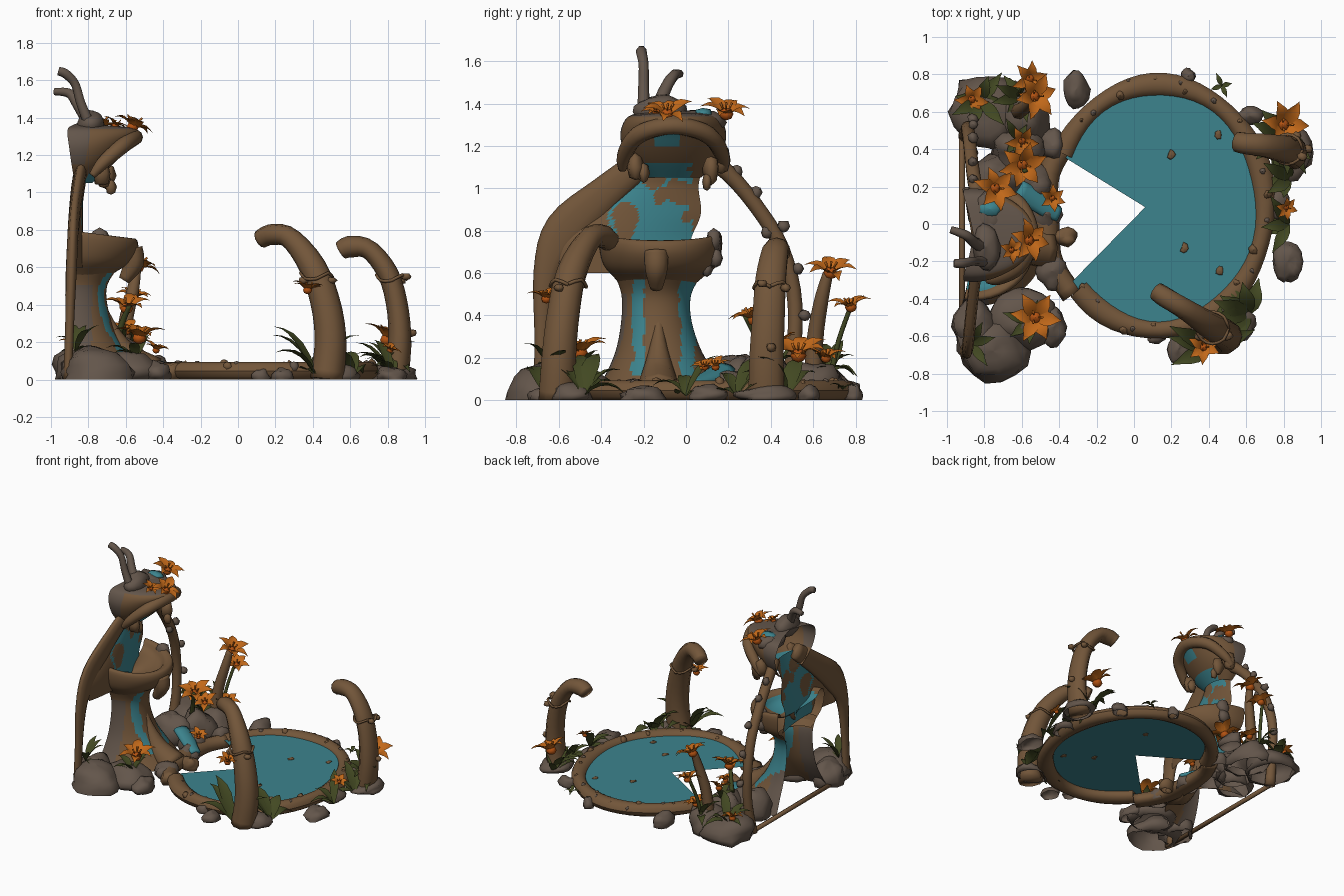
import bpy, math, random
from mathutils import Vector, noise
random.seed(4)
V, pi = Vector, math.pi

def material(name, c):
    m = bpy.data.materials.new(name)
    m.diffuse_color = (*c, 1)
    return m
WOOD = material("brown wood", (0.17, 0.093, 0.042))
ROCK = material("grey brown rock", (0.125, 0.092, 0.07))
WATER = material("teal water", (0.045, 0.23, 0.27))
PETAL = material("orange petal", (0.54, 0.14, 0.01))
HEART = material("deep orange centre", (0.45, 0.085, 0.006))
LEAF = material("olive leaf", (0.055, 0.066, 0.016))

def mesh(name, verts, faces, mats, rule=None, smooth=True):
    me = bpy.data.meshes.new(name)
    me.from_pydata([(v[0], v[1], max(0, v[2])) for v in verts], [], faces)
    for m in mats:
        me.materials.append(m)
    for p in me.polygons:
        p.use_smooth = smooth
        if rule:
            p.material_index = rule(p.center, p.normal)
    ob = bpy.data.objects.new(name, me)
    bpy.context.collection.objects.link(ob)
    return ob

def spline(pts, t):
    """Catmull-Rom through pts, t in 0..1 (points may have any length)"""
    n = len(pts) - 1
    i = min(int(t * n), n - 1)
    u = t * n - i
    p = [pts[max(0, min(n, i + k))] for k in (-1, 0, 1, 2)]
    return [0.5 * (2*b + (c-a)*u + (2*a-5*b+4*c-d)*u*u + (3*b-a-3*c+d)*u**3) for a, b, c, d in zip(*p)]

def tube(name, pts, mat, ref=(0, 1, 0), steps=20, sides=10):
    """pts: x, y, z, radius, radius along ref"""
    pts = [p if len(p) == 5 else (*p, p[3]) for p in pts]
    s = [spline(pts, i / steps) for i in range(steps + 1)]
    verts, faces = [], []
    for i, p in enumerate(s):
        t = (V(s[min(i+1, steps)][:3]) - V(s[max(i-1, 0)][:3])).normalized()
        side = t.cross(V(ref)).normalized()
        up = side.cross(t)
        for k in range(sides):
            a = 2 * pi * k / sides
            verts.append(V(p[:3]) + side * math.cos(a) * p[3] + up * math.sin(a) * p[4])
    for i in range(steps):
        for k in range(sides):
            a, b = i * sides + k, i * sides + (k + 1) % sides
            faces.append((a, b, b + sides, a + sides))
    faces += [tuple(range(sides))[::-1], tuple(range(steps * sides, (steps + 1) * sides))]
    return mesh(name, verts, faces, [mat])

def sheet(name, f, nu, nv, mats, rule=None):
    """surface f(u, v), both 0..1"""
    verts = [f(i / nu, j / nv) for i in range(nu + 1) for j in range(nv + 1)]
    w = nv + 1
    faces = [(i*w+j, i*w+j+1, (i+1)*w+j+1, (i+1)*w+j) for i in range(nu) for j in range(nv)]
    return mesh(name, verts, faces, mats, rule)

def blob(name, loc, size, mats, rough=0.25, sub=2):
    nu, nv = (14, 10) if sub > 1 else (7, 4)
    verts, faces = [], []
    for j in range(nv + 1):
        for i in range(nu):
            a, b = 2 * pi * i / nu, pi * j / nv
            d = V((math.sin(b) * math.cos(a), math.sin(b) * math.sin(a), -math.cos(b)))
            d *= 1 + rough * noise.noise(d * 1.4 + V(loc) * 9)
            verts.append(V(loc) + V([x * y for x, y in zip(d, size)]))
    for j in range(nv):
        for i in range(nu):
            a, b = j * nu + i, j * nu + (i + 1) % nu
            f = (a, b, b + nu, a + nu)
            if max(verts[k].z for k in f) > 0:      # open underside on the ground
                faces.append(f)
    return mesh(name, verts, faces, mats)

def blades(name, loc, n, L, w, rise, curl, mat, axis=(0, 0, 1), start=0, arc=2*pi, vary=0.0):
    """ring of curved pointed blades: petals or leaves"""
    q = V(axis).to_track_quat('Z', 'Y')
    verts, faces = [], []
    for k in range(n):
        a = start + arc * (k + 0.5 + random.uniform(-vary, vary)) / n
        l = L * (1 - vary * random.random())
        r_, o = rise * (1 + 1.4 * vary * random.uniform(-1, 1)), len(verts)
        d, s = V((math.cos(a), math.sin(a), 0)), V((-math.sin(a), math.cos(a), 0))
        for i in range(6):
            t = i / 5
            c = d * l * t + V((0, 0, l * (r_ * t - curl * t * t)))
            h = w * (0.18 + math.sin(pi * t ** 0.8)) * (1 - 0.9 * t ** 4) * 0.5
            for e in (-1, 0, 1):
                verts.append(V(loc) + q @ (c + s * h * e + V((0, 0, abs(e) * h * 0.35))))
            if i:
                b = o + 3 * i
                faces += [(b-3, b-2, b+1, b), (b-2, b-1, b+2, b+1)]
    return mesh(name, verts, faces, [mat])

def flower(loc, L, axis):
    blades("flower_petals", loc, 6, L, L * 0.46, 1.1, 0.75, PETAL, axis, random.random(), vary=0.12)
    ax = V(axis).normalized()
    blob("flower_centre", V(loc) + ax * L * 0.08, (L*.26, L*.26, L*.22), [HEART], 0, sub=1)
    for k in range(3):
        d = ax + V((math.cos(k*2.1), math.sin(k*2.1), 0)) * 0.45
        a, b = V(loc), V(loc) + d * L * 0.5
        tube("stamen", [(*a, L*.025), (*((a+b)/2), L*.025), (*b, L*.05)], PETAL, (1, .3, 0), 3, 4)

# Pool: open rim, rough bank on the fall side, and water fan with its wedge
CX, CY = 0.13, 0.09
def rim(u, v):
    a, b = math.radians(-138 + 292 * u), 2 * pi * v
    k = 0.056 * math.cos(b) * (1 + 0.15 * math.sin(5 * a))
    return (CX + (0.57 + k) * math.cos(a), CY + (0.655 + k) * math.sin(a), max(0, 0.045 + 0.05 * math.sin(b)))
sheet("pool_rim", rim, 48, 10, [WOOD])
tube("pool_bank", [(-.39, .40, .03, .06), (-.46, .25, .03, .06), (-.47, .02, .03, .07), (-.44, -.2, .03, .06), (-.33, -.38, .03, .06)],
     WOOD, (0, 0, 1), 14, 8)
edge = [math.radians(-142 + 296 * i / 48) for i in range(49)]
rx = lambda a: .57 + .07 * max(0, -math.cos(a)) ** 4
mesh("pool_water", [(0.06, 0.09, 0.065)] + [(CX + rx(a) * math.cos(a), CY + (rx(a) + .065) * math.sin(a), 0.065) for a in edge],
     [(0, i, i + 1) for i in range(1, 49)], [WATER], smooth=False)
for k in range(26):
    a = math.radians(-135 + 285 * k / 25 + random.uniform(-5, 5))
    e, r = random.uniform(-.03, .05), random.uniform(.012, .03)
    blob("rim_pebble", (CX + (.57+e) * math.cos(a), CY + (.655+e) * math.sin(a), .09 - abs(e)*.6), (r, r, r),
         [ROCK if k % 2 else WOOD], 0.4, sub=1)
for x, y in [(.2, .37), (.46, -.25), (.27, -.13), (.45, .48)]:
    blob("floating_stone", (x, y, .066), (.022, .028, .005), [WOOD], .5, sub=1)

# Curled horns beside the pool
tube("horn_front", [(.475, -.61, 0, .09), (.495, -.60, .2, .085), (.47, -.58, .4, .08), (.40, -.54, .6, .072),
     (.28, -.46, .755, .057), (.18, -.40, .775, .056), (.12, -.36, .75, .05)], WOOD)
tube("horn_back", [(.84, .38, 0, .07, .09), (.865, .38, .2, .062, .085), (.85, .39, .4, .058, .08), (.80, .40, .57, .056, .075),
     (.70, .42, .695, .052, .065), (.60, .43, .71, .058, .06), (.55, .44, .69, .05, .055)], WOOD)
for x, y, z, r in [(.42, -.555, .55, .085), (.82, .40, .54, .08)]:
    tube("horn_vine", [(x + r*math.cos(a*pi/4), y + r*math.sin(a*pi/4), z + .02*math.sin(a*2), .009) for a in range(9)],
         WOOD, (0, 0, 1), 16, 5)
for x, y, z in [(.35, -.6, .53), (.5, -.6, .53), (.9, .36, .55), (.87, .47, .53), (.93, .4, .25)]:
    blob("horn_knot", (x, y, z), (.03, .025, .02), [WOOD], .4, sub=1)

# Back frame: two arched legs and a ground bar
tube("left_leg", [(-.83, -.16, 1.16, .06, .03), (-.86, -.38, .98, .08, .03), (-.88, -.57, .80, .10, .03), (-.89, -.66, .6, .06, .03),
     (-.90, -.68, .3, .035, .025), (-.91, -.68, 0, .04, .025)], WOOD, (1, 0, 0))
tube("right_leg", [(-.82, .07, 1.17, .045, .035), (-.85, .21, 1.06, .038), (-.87, .35, .89, .036), (-.88, .45, .72, .036),
     (-.89, .51, .5, .035), (-.89, .51, .25, .035), (-.9, .47, 0, .04)], WOOD, (1, 0, 0))
for y, z in [(.24, 1.08), (.33, .98), (.38, .79), (.46, .82), (.53, .62), (.56, .4)]:
    blob("leg_knot", (-.86, y, z), (.028, .028, .03), [ROCK], .4, sub=1)
tube("ground_bar", [(-.92, -.68, .02, .018), (-.92, -.1, .02, .018), (-.92, .47, .02, .018)], WOOD, (1, 0, 0), 2, 6)

# Upper fall: sheet with woody margins and islands
def fall(u, v):
    z = 0.60 + 0.56 * u
    l = spline([(-.60,), (-.62,), (-.46,), (-.30,), (-.24,)], u)[0]
    r = spline([(.05,), (.02,), (.07,), (.06,), (.10,)], u)[0]
    x = -.80 - .07 * abs(2*v - 1) ** 2 - .03 * math.sin(pi*v) + .10 * max(0, u - .75)
    return (x, l + (r - l) * v, z)
ISLES = [(-.17, 1.04, .05), (-.28, .86, .05), (-.31, .80, .035), (-.02, .98, .05), (.0, .86, .035), (-.13, .97, .025)]
def fall_paint(c, n):
    w = 0.05 * noise.noise(c * 9)
    isle = any(math.hypot(c.y - y, (c.z - z) * .8) + w < r for y, z, r in ISLES)
    left = -.37 + .40 * max(0, c.z - .82)
    return 1 if left + w < c.y < .02 + w and not isle else 0
sheet("upper_fall", fall, 40, 44, [WOOD, WATER], fall_paint)

def half(rows, lift=0):
    """half-round loft facing +x; rows: z, depth, half width, centre y"""
    def f(u, v):
        z, dx, dy, cy = spline(rows, u)
        a = pi * 1.1 * (v - .5)
        return (-.86 + dx * math.cos(a), cy + dy * math.sin(a), z - lift * u * math.cos(a))
    return f

# Spout head: flaring funnel with hooded lip, drips and twigs
def head_paint(c, n):
    w = .03 * noise.noise(c * 15)
    if 1.19 < c.z < 1.265 and abs(c.y + .08 + w) < .06 or c.z < 1.12 and abs(c.y + .09 + w) < .11:
        return 1
    return 2 if c.z > 1.335 or c.x < -.81 and c.z > 1.15 else 0
sheet("spout_head", half([(1.05, .08, .13, -.06), (1.12, .16, .20, -.06), (1.18, .22, .235, -.06), (1.25, .28, .25, -.06),
      (1.31, .33, .235, -.06), (1.345, .30, .20, -.06), (1.36, .15, .12, -.06), (1.37, 0, .01, -.06)]), 28, 28, [WOOD, WATER, ROCK], head_paint)
tube("spout_lip", [(-.78, -.30, 1.09, .02), (-.72, -.29, 1.16, .035), (-.61, -.22, 1.255, .042), (-.55, -.06, 1.295, .042),
     (-.61, .10, 1.255, .042), (-.72, .17, 1.16, .035), (-.78, .18, 1.09, .02)], WOOD, (0, 0, 1), 28)
for x, y, z, r in [(-.7, .12, 1.09, .05), (-.68, .10, 1.03, .03), (-.73, -.24, 1.10, .05), (-.77, .17, 1.13, .05), (-.72, -.2, 1.07, .035)]:
    blob("spout_drip", (x, y, z), (r, r*.8, r*1.4), [WOOD], .3, sub=1)
blob("spout_cap", (-.79, -.12, 1.36), (.075, .12, .08), [ROCK], .2)
blob("cap_water", (-.77, .08, 1.35), (.07, .05, .03), [WATER], .2, sub=1)
blob("spout_shoulder", (-.78, .05, 1.31), (.09, .13, .06), [ROCK], .2)
tube("twig", [(-.80, -.20, 1.38, .03), (-.84, -.20, 1.48, .026), (-.87, -.20, 1.58, .024), (-.92, -.21, 1.635, .026), (-.96, -.21, 1.65, .024)], ROCK, sides=7)
tube("twig", [(-.80, -.13, 1.38, .035), (-.85, -.10, 1.46, .03), (-.90, -.06, 1.53, .026), (-.98, -.03, 1.54, .02)], ROCK, sides=7)

# Middle basin: half bowl with thick lip and a pocket of water
sheet("middle_basin", half([(.52, .13, .15, -.14), (.58, .20, .21, -.13), (.64, .28, .27, -.12), (.72, .325, .29, -.12),
      (.785, .315, .285, -.12), (.785, .26, .25, -.12), (.73, .20, .20, -.12), (.70, 0, .01, -.12)], .06), 24, 22, [WOOD, WATER],
      lambda c, n: 1 if c.z < .765 and c.z > .66 and (c.x + .86) ** 2 + (c.y + .12) ** 2 < .06 and c.y < -.1 else 0)
tube("basin_spill", [(-.57, -.14, .70, .06), (-.56, -.14, .62, .055), (-.61, -.14, .53, .03)], WOOD, steps=8)
for y, z, r in [(.13, .75, .06), (.14, .67, .05), (.1, .62, .04)]:
    blob("basin_knob", (-.74, y, z), (r, r*.7, r), [ROCK], .3, sub=1)

# Lower column with two streams
def streams(c, n):
    w = .02 * noise.noise(c * 12)
    if c.z > .12 and c.z < .57 and (abs(c.y + .225 + w) < .03 or abs(c.y - .005 + w) < .035):
        return 1
    return 2 if c.x < -.78 and c.z < .5 else 0
sheet("lower_column", half([(.02, .38, .32, -.12), (.12, .29, .26, -.12), (.24, .21, .20, -.13), (.38, .165, .165, -.14),
      (.50, .16, .165, -.14), (.60, .22, .21, -.13)]), 26, 44, [WOOD, WATER, ROCK], streams)
tube("column_ridge", [(-.47, -.13, .02, .11), (-.60, -.13, .12, .08), (-.675, -.13, .26, .04), (-.72, -.13, .38, .02)], WOOD, steps=10)

# Rocks around the base and the pool
for x, y, z, a, b, c in [(-.75, -.68, .04, .19, .17, .13), (-.60, -.50, .04, .18, .17, .11), (-.86, -.55, .04, .12, .14, .13),
        (-.80, .60, .04, .20, .20, .13), (-.60, .58, .04, .14, .17, .13), (-.62, .38, .05, .14, .14, .17), (-.74, .25, .06, .15, .13, .16),
        (-.54, .22, .04, .12, .11, .10), (-.47, .05, .03, .08, .09, .08), (-.44, -.25, .03, .08, .1, .08),
        (-.43, -.55, .03, .07, .10, .07), (-.31, .72, .03, .07, .11, .07), (.29, .79, .02, .04, .04, .06), (.24, -.67, .01, .06, .08, .05),
        (.12, -.60, .01, .05, .04, .05), (.52, -.54, .02, .13, .10, .06), (.82, -.20, .01, .08, .11, .06), (.85, .38, .02, .11, .14, .05),
        (.76, .1, .02, .07, .09, .05), (.62, .58, .02, .07, .05, .05), (-.44, .42, .04, .07, .09, .08)]:
    blob("rock", (x, y, z), (a, b, c), [ROCK], .3)
blob("bank_step", (-.37, -.07, .04), (.07, .05, .055), [WOOD], .3)
tube("side_stream", [(-.62, .18, .15, .03, .06), (-.53, .13, .115, .03, .06), (-.46, .08, .095, .025, .05), (-.40, .05, .075, .02, .04)], WATER, steps=8)

# Flower stems and flowers
tube("thick_stem", [(-.62, .60, .1, .045), (-.60, .61, .3, .04), (-.56, .64, .48, .034), (-.54, .67, .6, .025)], WOOD, steps=10, sides=7)
tube("thin_stem", [(-.62, .68, .1, .015), (-.60, .72, .28, .013), (-.57, .78, .45, .012)], LEAF, steps=8, sides=6)
tube("thin_stem", [(-.65, .36, .2, .02), (-.62, .33, .3, .016), (-.58, .28, .4, .014)], LEAF, steps=8, sides=6)
for x, y, z, L in [(-.54, .68, .59, .135), (-.56, .78, .43, .11), (-.60, .32, .37, .14), (-.75, .19, 1.34, .135), (-.57, -.09, 1.34, .13),
        (-.66, -.14, 1.35, .08), (-.53, -.50, .21, .15), (-.87, .67, .17, .10), (-.55, .66, .19, .10), (-.60, .45, .25, .10),
        (.79, .53, .20, .15), (.81, .09, .15, .07), (.37, -.66, .47, .10), (-.44, .14, .15, .08)]:
    flower((x, y, z), L, (random.uniform(.1, .5), random.uniform(-.4, .1), 1))

# Leaf tufts: x, y, z, count, length, facing angle, spread (degrees)
for x, y, z, n, L, a, s in [(.42, -.66, .02, 8, .26, -70, 200), (.62, -.48, .02, 8, .26, -25, 180), (.81, .48, .02, 8, .26, 50, 210),
        (.83, .0, .02, 5, .19, 0, 150), (.84, .24, .02, 6, .2, -10, 150), (-.82, .66, .12, 8, .2, 120, 320), (-.60, .68, .12, 6, .18, 40, 240),
        (-.87, -.64, .15, 5, .15, 200, 200), (-.55, -.52, .1, 6, .17, -30, 260), (.47, .74, .05, 4, .08, 70, 300),
        (-.62, .45, .18, 4, .14, 0, 300)]:
    blades("leaf_tuft", (x, y, z), n, L, L * .3, 1.35, .9, LEAF, (0, 0, 1),
           math.radians(a - s / 2), math.radians(s), vary=.33)
